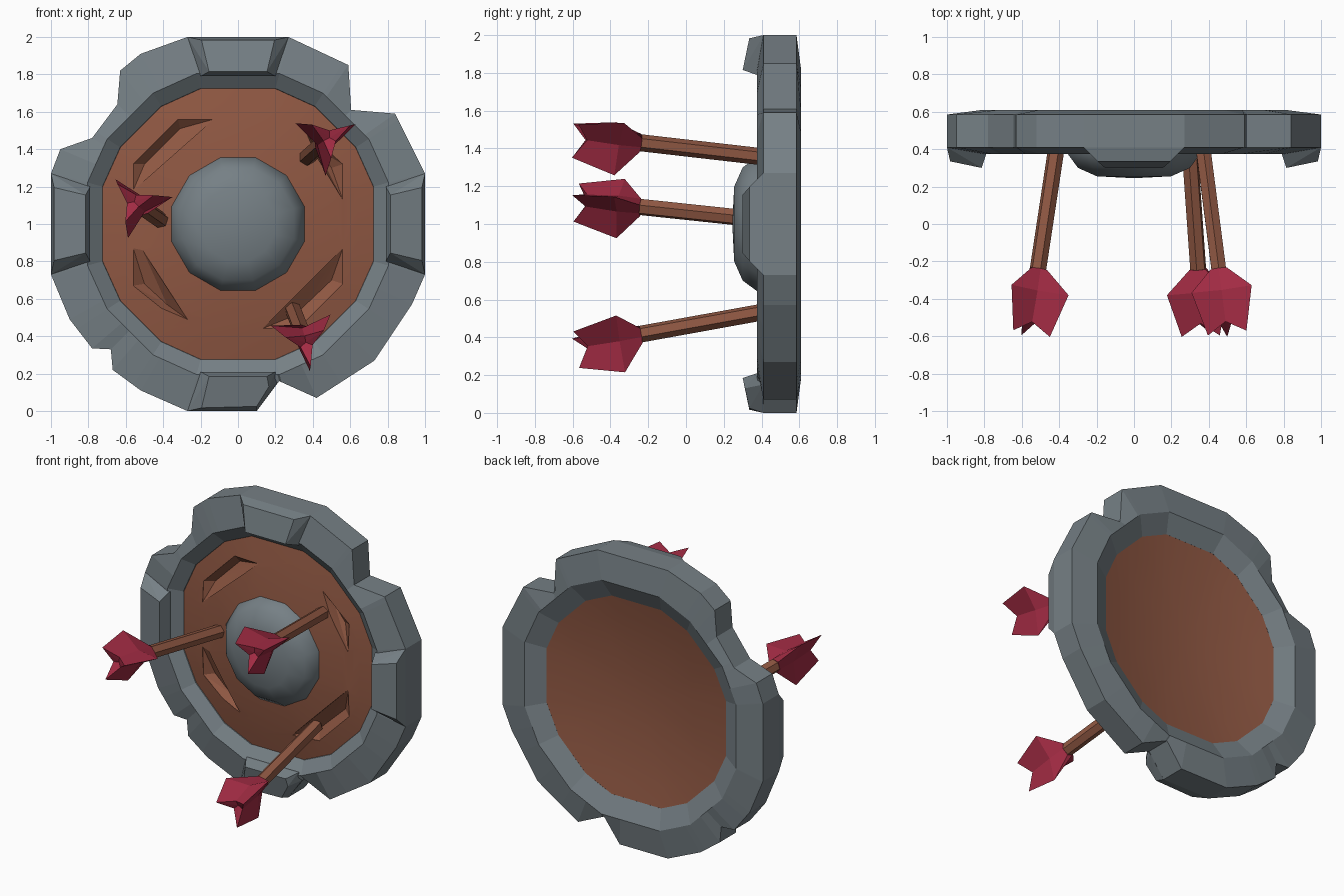
import bpy, bmesh, math
from mathutils import Vector

if "Cube" in bpy.data.objects:
    bpy.data.objects.remove(bpy.data.objects["Cube"])


def material(name, rgb):
    m = bpy.data.materials.new(name)
    m.diffuse_color = (*rgb, 1)
    m.use_nodes = True
    m.node_tree.nodes["Principled BSDF"].inputs["Base Color"].default_value = m.diffuse_color
    return m


STEEL = material("grey steel", (0.18, 0.215, 0.235))
WOOD = material("brown wood", (0.28, 0.098, 0.056))
RED = material("red feather", (0.37, 0.025, 0.058))


def finish(name, bm, mat):
    bmesh.ops.recalc_face_normals(bm, faces=bm.faces)
    me = bpy.data.meshes.new(name)
    bm.to_mesh(me)
    bm.free()
    me.materials.append(mat)
    ob = bpy.data.objects.new(name, me)
    bpy.context.collection.objects.link(ob)
    return ob


def loft(name, loops, mat, closed=False):
    """Skin equal loops; a one-point loop at either end closes as a fan."""
    bm = bmesh.new()
    vs = [[bm.verts.new(p) for p in lp] for lp in loops]
    n = max(len(v) for v in vs)
    pairs = list(zip(vs, vs[1:])) + ([(vs[-1], vs[0])] if closed else [])
    for a, b in pairs:
        if len(a) == 1:
            a, b = b, a
        for i in range(n):
            j = (i + 1) % n
            bm.faces.new((a[i], a[j], b[0]) if len(b) == 1 else (a[i], a[j], b[j], b[i]))
    if not closed:
        for lp in (vs[0], vs[-1]):
            if len(lp) > 2:
                bm.faces.new(lp)
    return finish(name, bm, mat)


def hull(name, pts, mat):
    bm = bmesh.new()
    for p in pts:
        bm.verts.new(p)
    bmesh.ops.convex_hull(bm, input=bm.verts)
    bmesh.ops.dissolve_limit(bm, angle_limit=0.02, verts=bm.verts, edges=bm.edges)
    return finish(name, bm, mat)


def smooth(ob, degrees):
    bpy.ops.object.select_all(action='DESELECT')
    ob.select_set(True)
    bpy.context.view_layer.objects.active = ob
    bpy.ops.object.shade_smooth_by_angle(angle=math.radians(degrees))


def reach(poly, a):
    """Distance from the centre to a polygon along angle a."""
    c, s = math.cos(a), math.sin(a)
    best = 0
    for (x1, z1), (x2, z2) in zip(poly, poly[1:] + poly[:1]):
        ex, ez = x2 - x1, z2 - z1
        d = c * ez - s * ex
        if abs(d) < 1e-9:
            continue
        t = (x1 * ez - z1 * ex) / d
        k = (x1 * s - z1 * c) / d
        if -1e-5 <= k <= 1 + 1e-5 and t > best:
            best = t
    return best


# Battered outer outline and regular inner outline, around the centre (0, 1)
outer = [(-.27, 1), (.27, 1), (.59, .85), (.605, .61), (.84, .59), (1, .27), (1, -.27),
         (.93, -.43), (.73, -.73), (.42, -.93), (.22, -.84), (.10, -1), (-.27, -1),
         (-.52, -.89), (-.67, -.78), (-.68, -.67), (-.78, -.665), (-.90, -.51), (-1, -.27),
         (-1, .27), (-.95, .40), (-.78, .46), (-.645, .64), (-.63, .82), (-.52, .91)]
quarter = [(.2, .725), (.41, .63), (.63, .41), (.725, .2)]
inner = []
for k in range(4):
    for x, z in quarter:
        for _ in range(k):
            x, z = z, -x
        inner.append((x, z))


def scaled(poly, f, y):
    return [(x * f, y, 1 + z * f) for x, z in poly]


angles = sorted({round(math.atan2(z, x), 6) for x, z in outer + inner})


def ring_loop(poly, f, y):
    return scaled([(reach(poly, a) * math.cos(a), reach(poly, a) * math.sin(a)) for a in angles], f, y)


# Metal rim
loft("rim", [ring_loop(outer, 1, .41), ring_loop(inner, 1.11, .375), ring_loop(inner, 1, .435),
             ring_loop(inner, .95, .545), ring_loop(inner, 1.12, .61), ring_loop(outer, 1, .585)],
     STEEL, closed=True)

# Four raised rim plates, the bottom one with a broken corner
whole = [(s * u, r, y) for s in (-1, 1) for u, r, y in
         ((.27, 1, .41), (.2, .79, .41), (.2, .79, .375), (.195, .983, .335), (.155, .815, .30))]
broken = [p for p in whole if not (p[0] < 0 and p[1] > .9)] + [
    (-.10, 1, .41), (-.10, .975, .335), (-.21, .85, .41), (-.165, .87, .312)]
for side, a, pts in (("top", 90, whole), ("right", 0, whole), ("left", 180, whole), ("bottom", -90, broken)):
    c, s = math.cos(math.radians(a)), math.sin(math.radians(a))
    hull(side + "_rim_plate", [(r * c + u * s, y, 1 + r * s - u * c) for u, r, y in pts], STEEL)

# Domed wooden board, hollow behind, with four carved gouges
front = [(.28, .367), (.5, .382), (.72, .403), (.88, .423), (1.0, .44)]
back = [(.955, .545), (.78, .522), (.55, .500), (.28, .483)]
board = loft("board", [[(0, .362, 1)]] + [scaled(inner, f, y) for f, y in front + back] + [[(0, .477, 1)]], WOOD)
gouges = [([(-.56, .18), (-.56, .32), (-.32, .56), (-.13, .56)], [(-.31, .51), (-.50, .32)]),
          ([(-.56, -.13), (-.56, -.33), (-.41, -.45), (-.27, -.51), (-.38, -.34), (-.51, -.14)],
           [(-.50, -.32), (-.38, -.43)]),
          ([(.56, -.13), (.56, -.32), (.33, -.55), (.13, -.56)], [(.50, -.30), (.30, -.49)]),
          ([(.56, .13), (.56, .32), (.36, .50), (.42, .36)], [(.50, .30), (.42, .40)])]


def surface(x, z):
    f = math.hypot(x, z) / .75
    return .362 + .078 * f ** 1.7


for outline, ridge in gouges:
    rim_pts = [(x, surface(x, z), 1 + z) for x, z in outline]
    cutter = hull("gouge_cutter", scaled(outline, 1, .33) + rim_pts + scaled(ridge, 1, .465), WOOD)
    cutter.hide_render = True
    mod = board.modifiers.new("gouge", 'BOOLEAN')
    mod.operation, mod.object, mod.solver = 'DIFFERENCE', cutter, 'EXACT'
    bpy.context.view_layer.objects.active = board
    bpy.ops.object.modifier_apply(modifier=mod.name)
    bpy.data.objects.remove(cutter)
smooth(board, 14)


# Domed centre boss
def circle(r, y, n=12):
    return [(r * math.cos((i + .5) * math.tau / n), y, 1 + r * math.sin((i + .5) * math.tau / n)) for i in range(n)]


boss = loft("boss", [circle(.367, .42), circle(.367, .375), circle(.31, .30), circle(.205, .255),
                     [(0, .245, 1)]], STEEL)
smooth(boss, 50)


# Arrows: hexagonal shaft and a three-vaned tail
def arrow(i, base, neck, roll):
    base, neck = Vector(base), Vector(neck)
    d = (neck - base).normalized()
    right = (Vector((1, 0, 0)) - d * d.x).normalized()
    up = right.cross(d)
    if up.z < 0:
        up = -up

    def section(s, tip, valley, s_valley=None):
        pts = []
        for k in range(6):
            a = math.radians(roll + 60 * k)
            r = valley if k % 2 else tip
            q = s_valley if k % 2 and s_valley is not None else s
            pts.append(neck + d * q + (right * math.cos(a) + up * math.sin(a)) * r)
        return pts

    length = (neck - base).length
    loft(f"arrow_shaft_{i}", [section(-length, .045, .045), section(.02, .045, .045)], WOOD)
    loft(f"arrow_feathers_{i}", [section(0, .05, .046), section(.12, .187, .05),
                                 section(.355, .12, .038, .29), [neck + d * .28]], RED)


arrow(1, (.365, .44, 1.352), (.453, -.24, 1.43), 30)
arrow(2, (-.41, .44, 1.018), (-.513, -.24, 1.09), 12)
arrow(3, (.295, .44, .54), (.343, -.24, .417), 40)
